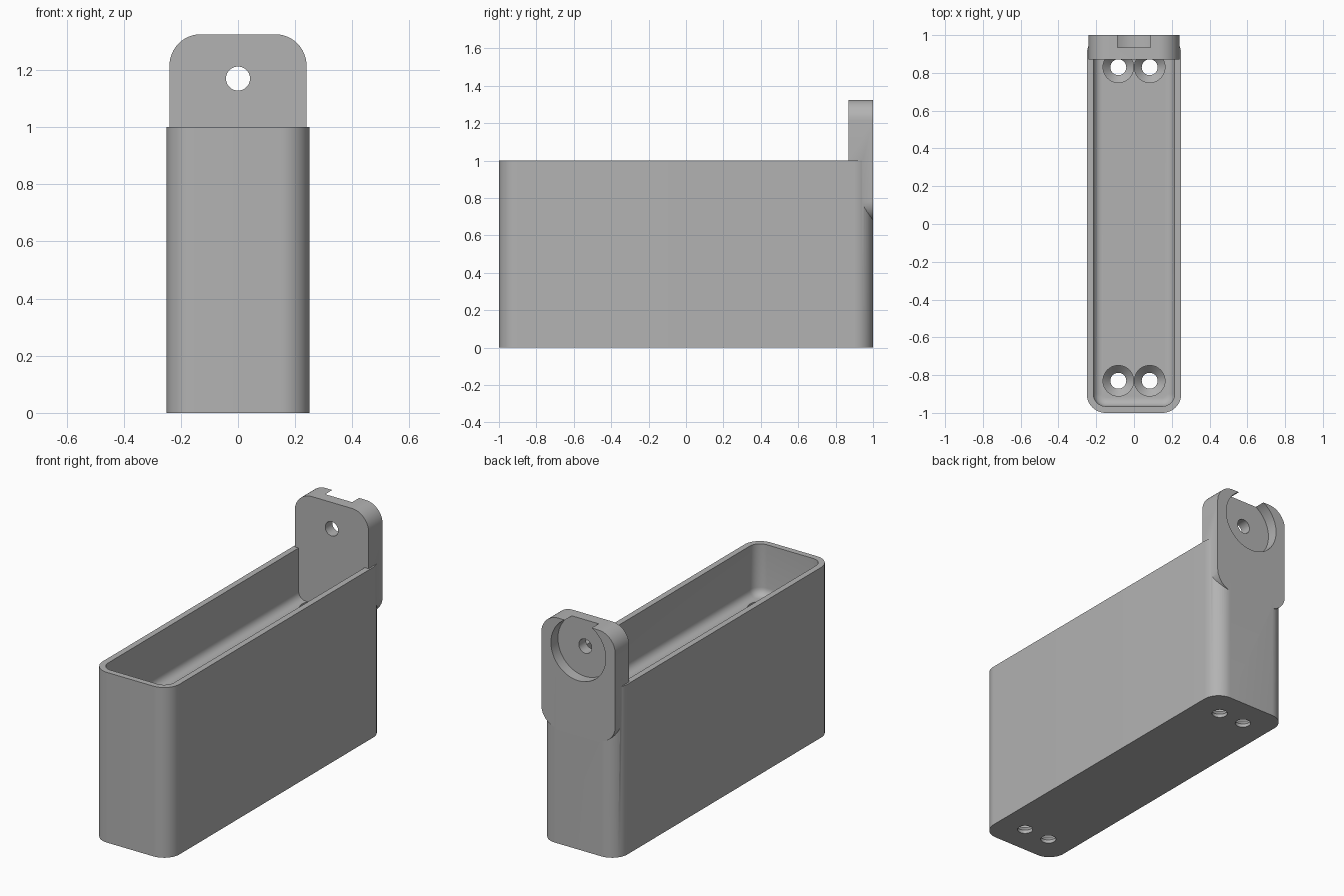
import bpy
import bmesh
import math
from mathutils import Matrix

if "Cube" in bpy.data.objects:
    bpy.data.objects.remove(bpy.data.objects["Cube"], do_unlink=True)

grey = bpy.data.materials.new("plain grey")
grey.use_nodes = True
COLOUR = (0.45, 0.45, 0.45, 1)
grey.diffuse_color = COLOUR
grey.node_tree.nodes["Principled BSDF"].inputs["Base Color"].default_value = COLOUR

FLOOR = 0.70      # height of the tray floor
WALL = 0.035


def make_object(name, bm):
    bmesh.ops.recalc_face_normals(bm, faces=bm.faces)
    mesh = bpy.data.meshes.new(name)
    bm.to_mesh(mesh)
    bm.free()
    mesh.materials.append(grey)
    obj = bpy.data.objects.new(name, mesh)
    bpy.context.collection.objects.link(obj)
    return obj


def rounded_prism(name, half_a, half_b, radius, low, high, segments=12, fillet=0, turn=None):
    """Rounded rectangle extruded from low to high, with an optional fillet round its base."""
    bm = bmesh.new()
    ring = []
    for k, (sa, sb) in enumerate([(1, 1), (-1, 1), (-1, -1), (1, -1)]):
        for i in range(segments + 1):
            t = math.pi / 2 * (k + i / segments)
            ring.append((sa * (half_a - radius) + radius * math.cos(t),
                         sb * (half_b - radius) + radius * math.sin(t)))
    base = bm.faces.new([bm.verts.new((a, b, low)) for a, b in ring])
    out = bmesh.ops.extrude_face_region(bm, geom=[base])
    top = [g for g in out["geom"] if isinstance(g, bmesh.types.BMVert)]
    bmesh.ops.translate(bm, verts=top, vec=(0, 0, high - low))
    if fillet:
        edges = [e for e in bm.edges if all(abs(v.co.z - low) < 1e-5 for v in e.verts)]
        bmesh.ops.bevel(bm, geom=edges, offset=fillet, segments=6, profile=0.5, affect="EDGES")
    if turn:
        bmesh.ops.transform(bm, matrix=turn, verts=bm.verts)
    return make_object(name, bm)


def lathe_cutter(name, profile, matrix, sides=48):
    """Stack of circles given as (radius, height), capped at both ends."""
    bm = bmesh.new()
    rings = [[bm.verts.new((r * math.cos(math.tau * i / sides),
                            r * math.sin(math.tau * i / sides), z))
              for i in range(sides)] for r, z in profile]
    for low, high in zip(rings, rings[1:]):
        for i in range(sides):
            j = (i + 1) % sides
            bm.faces.new((low[i], low[j], high[j], high[i]))
    bm.faces.new(rings[0])
    bm.faces.new(rings[-1])
    bmesh.ops.transform(bm, matrix=matrix, verts=bm.verts)
    return make_object(name, bm)


def combine(target, other, operation):
    mod = target.modifiers.new(other.name, "BOOLEAN")
    mod.operation = operation
    mod.solver = "EXACT"
    mod.object = other
    bpy.context.view_layer.objects.active = target
    bpy.ops.object.modifier_apply(modifier=mod.name)
    bpy.data.objects.remove(other, do_unlink=True)


# Tall body with a filleted tray sunk into its top
body = rounded_prism("holder_body", 0.25, 1, 0.1, 0, 1)
tray = rounded_prism("tray_cutter", 0.25 - WALL, 1 - WALL, 0.1 - WALL, FLOOR, 1.2, fillet=0.045)
combine(body, tray, "DIFFERENCE")

# Four screw shafts with countersunk seats near the base
for x in (-0.083, 0.083):
    for y in (-0.83, 0.83):
        shaft = lathe_cutter("screw_cutter",
                             [(0.042, -0.1), (0.042, 0.02), (0.081, 0.06), (0.081, 0.9)],
                             Matrix.Translation((x, y, 0)))
        combine(body, shaft, "DIFFERENCE")

# Upright hanging tab on the back: drawn flat, then stood up to face the back
stand = Matrix.Translation((0, 0, 1)) @ Matrix.Rotation(math.pi / 2, 4, "X")
tab = rounded_prism("hanging_tab", 0.24, 0.325, 0.11, -1, -0.87, turn=stand)
combine(body, tab, "UNION")

# Hanging hole and the round recess behind it, open at the top of the tab
hole_axis = Matrix.Translation((0, 0, 1.17)) @ Matrix.Rotation(-math.pi / 2, 4, "X")
for radius, start in ((0.178, 0.935), (0.042, 0.8)):
    cutter = lathe_cutter("recess_cutter", [(radius, start), (radius, 1.1)], hole_axis, 64)
    combine(body, cutter, "DIFFERENCE")

bpy.ops.object.select_all(action="DESELECT")
body.select_set(True)
bpy.context.view_layer.objects.active = body
bpy.ops.object.shade_smooth_by_angle(angle=math.radians(30))
